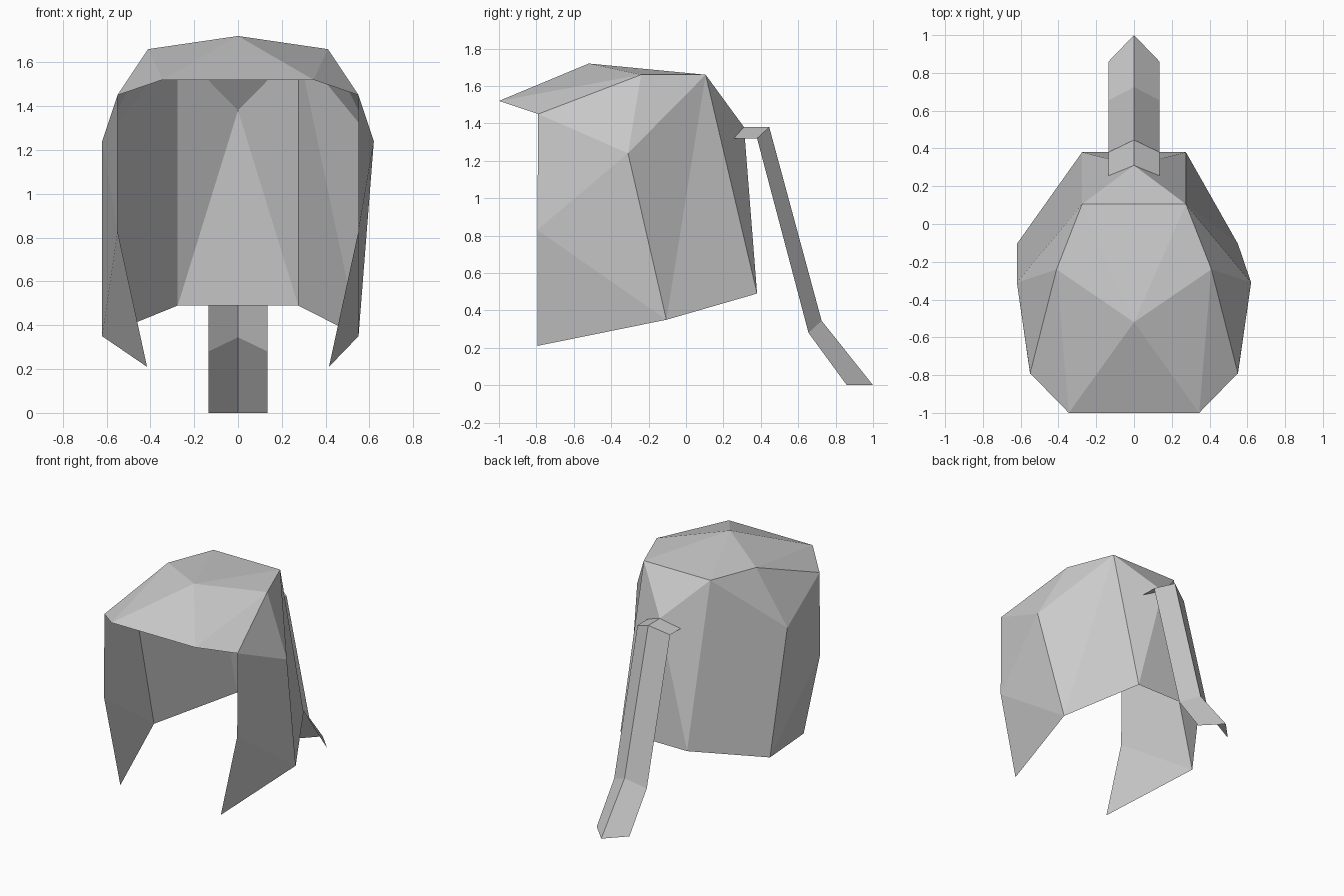
import bpy
import bmesh
from mathutils import Vector

cube = bpy.data.objects.get("Cube")
if cube:
    bpy.data.objects.remove(cube, do_unlink=True)

grey = bpy.data.materials.new("plain grey")
grey.use_nodes = True
colour = (0.6, 0.6, 0.6, 1)
grey.diffuse_color = colour
grey.node_tree.nodes["Principled BSDF"].inputs["Base Color"].default_value = colour


def finish(name, bm, upward_face=0):
    """Make an object whose first face points up."""
    bmesh.ops.recalc_face_normals(bm, faces=bm.faces)
    bm.faces.ensure_lookup_table()
    bm.normal_update()
    if bm.faces[upward_face].normal.z < 0:
        bmesh.ops.reverse_faces(bm, faces=bm.faces)
    mesh = bpy.data.meshes.new(name)
    bm.to_mesh(mesh)
    bm.free()
    mesh.materials.append(grey)
    obj = bpy.data.objects.new(name, mesh)
    bpy.context.collection.objects.link(obj)
    return obj


# Hair shell: landmarks on the midline and on one side
centre = {"apex": (0, -0.52, 1.72), "knot": (0, 0.31, 1.38)}
side = {
    "brim": (0.345, -1.0, 1.52),
    "temple": (0.55, -0.79, 1.45),
    "crown": (0.41, -0.24, 1.66),
    "rear": (0.275, 0.105, 1.66),
    "bulge": (0.62, -0.31, 1.24),
    "cheek": (0.55, -0.795, 0.83),
    "tip": (0.415, -0.795, 0.21),
    "hem": (0.55, -0.105, 0.35),
    "nape": (0.275, 0.38, 0.49),
}
facets = [
    "apex brim crown", "brim temple crown", "apex crown rear",
    "temple bulge crown", "crown bulge rear", "temple cheek bulge",
    "cheek hem bulge", "cheek tip hem", "bulge hem rear",
    "hem nape rear", "rear nape knot",
]
bridges = [("apex", "brim"), ("apex", "rear"), ("knot", "rear"), ("knot", "nape")]

bm = bmesh.new()
middle = {n: bm.verts.new(p) for n, p in centre.items()}
halves = []
for sign in (1, -1):
    half = {n: bm.verts.new((sign * x, y, z)) for n, (x, y, z) in side.items()}
    half.update(middle)
    halves.append(half)
halves[1]["hem"].co.x = -side["bulge"][0]  # the right hem flares wider
for half in halves:
    for facet in facets:
        bm.faces.new([half[n] for n in facet.split()])
for mid, pair in bridges:
    bm.faces.new([middle[mid], halves[0][pair], halves[1][pair]])
finish("hair_shell", bm)

# Ponytail: a ridged strip, each row giving the ridge and the edge as (y, z)
rows = [
    ((0.31, 1.38), (0.24, 1.32)),
    ((0.445, 1.38), (0.38, 1.32)),
    ((0.725, 0.345), (0.655, 0.28)),
    ((1.0, 0), (0.86, 0)),
]
half_width = 0.135
bm = bmesh.new()
strip = []
for ridge, edge in rows:
    strip.append([bm.verts.new(Vector((x, *p))) for x, p in
                  ((-half_width, edge), (0, ridge), (half_width, edge))])
for upper, lower in zip(strip, strip[1:]):
    for i in range(2):
        bm.faces.new((upper[i], upper[i + 1], lower[i + 1], lower[i]))
finish("ponytail", bm)
